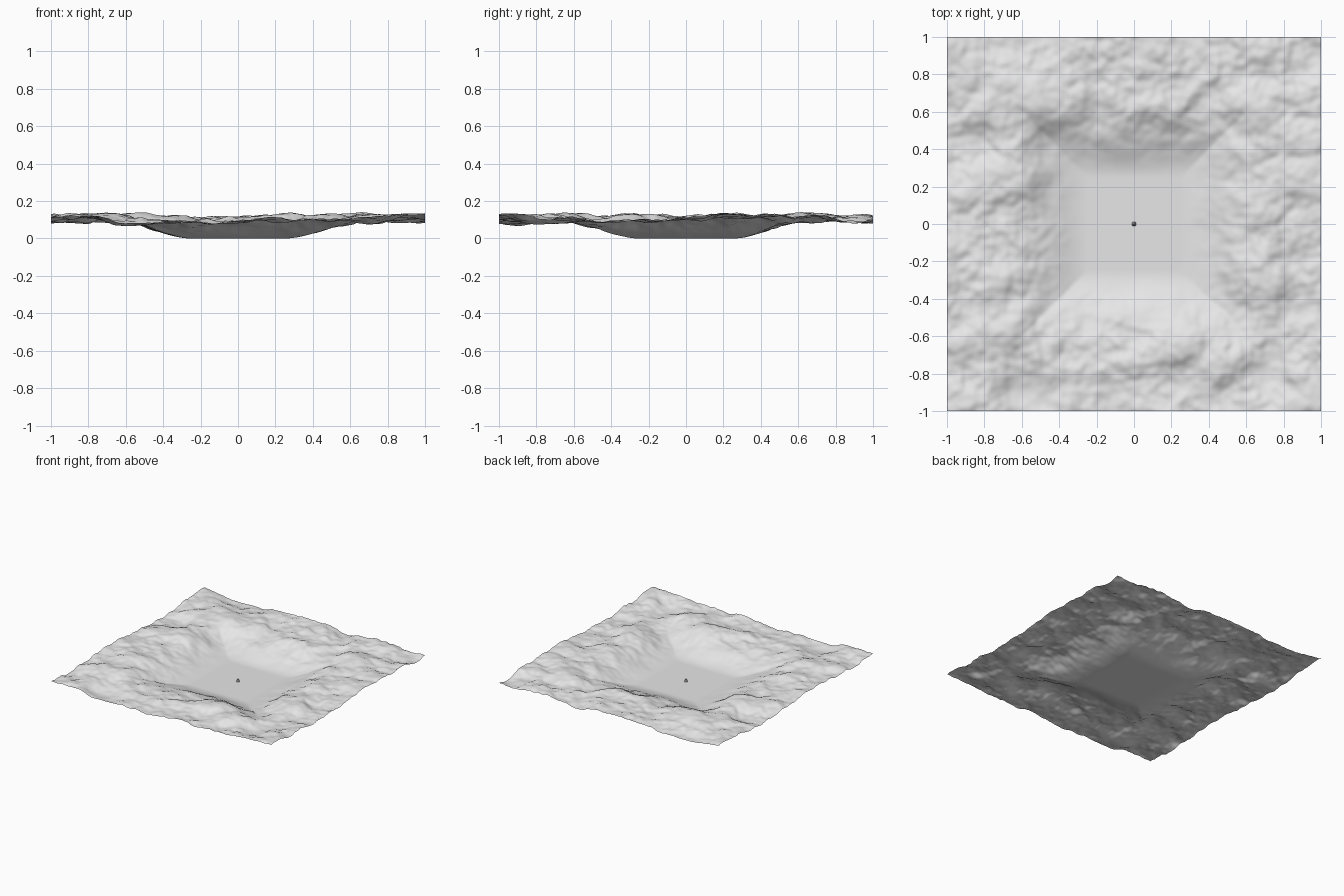
import bpy
import bmesh
import math
from mathutils import Vector, noise

old = bpy.data.objects.get("Cube")
if old:
    bpy.data.objects.remove(old, do_unlink=True)


def make_material(name, value):
    mat = bpy.data.materials.new(name)
    mat.use_nodes = True
    colour = (value, value, value, 1)
    mat.diffuse_color = colour
    mat.node_tree.nodes["Principled BSDF"].inputs["Base Color"].default_value = colour
    return mat


def make_object(name, bm, mat):
    mesh = bpy.data.meshes.new(name)
    bm.to_mesh(mesh)
    bm.free()
    mesh.materials.append(mat)
    obj = bpy.data.objects.new(name, mesh)
    bpy.context.collection.objects.link(obj)
    return obj


# Main hills and hollows: x, y, height, radius
MOUNDS = [
    (0.2, -0.6, 0.03, 0.13), (0.2, -0.82, -0.03, 0.13),
    (0.5, -0.72, 0.02, 0.12), (0.68, -0.85, -0.03, 0.12),
    (0.9, -0.75, 0.02, 0.15), (-0.85, -0.7, 0.03, 0.15),
    (-0.62, -0.9, -0.04, 0.15), (-0.7, 0.2, 0.03, 0.14),
    (-0.45, 0.65, 0.02, 0.14), (0.1, 0.65, 0.03, 0.14),
    (0.6, 0.67, 0.03, 0.13), (-0.8, 0.42, -0.03, 0.12),
    (-0.7, -0.3, 0.02, 0.12), (0.68, 0.1, 0.02, 0.13),
    (0.82, -0.15, -0.03, 0.12),
]
LIMIT = 0.045


def terrain_height(x, y):
    # Rolling ground, softly limited
    rough = 0.045 * noise.fractal(Vector((3 * x + 5, 3 * y + 9, 0.5)), 0.9, 2.0, 4)
    for mx, my, height, radius in MOUNDS:
        rough += height * math.exp(-((x - mx) ** 2 + (y - my) ** 2) / radius ** 2)
    for cx in (-1, 1):
        for cy in (-1, 1):
            rough += 0.02 * math.exp(-((x - cx) ** 2 + (y - cy) ** 2) / 0.02)
    ground = 0.106 + LIMIT * math.tanh(rough / LIMIT)
    # Square basin with a flat floor and sloping walls
    t = (max(abs(x), abs(y)) - 0.25) / 0.4
    t = min(max(t, 0), 1)
    return ground * t * t * (3 - 2 * t)


grey = make_material("light grey ground", 0.8)
dark = make_material("dark grey marker", 0.3)

# Terrain sheet
bm = bmesh.new()
bmesh.ops.create_grid(bm, x_segments=160, y_segments=160, size=1)
for vert in bm.verts:
    vert.co.z = terrain_height(vert.co.x, vert.co.y)
for face in bm.faces:
    face.smooth = True
make_object("terrain", bm, grey)

# Small cone in the middle of the basin
bm = bmesh.new()
bmesh.ops.create_cone(bm, cap_ends=True, segments=12, radius1=0.012, radius2=0, depth=0.028)
bmesh.ops.translate(bm, verts=bm.verts, vec=(0, 0, 0.014))
make_object("centre_marker", bm, dark)
